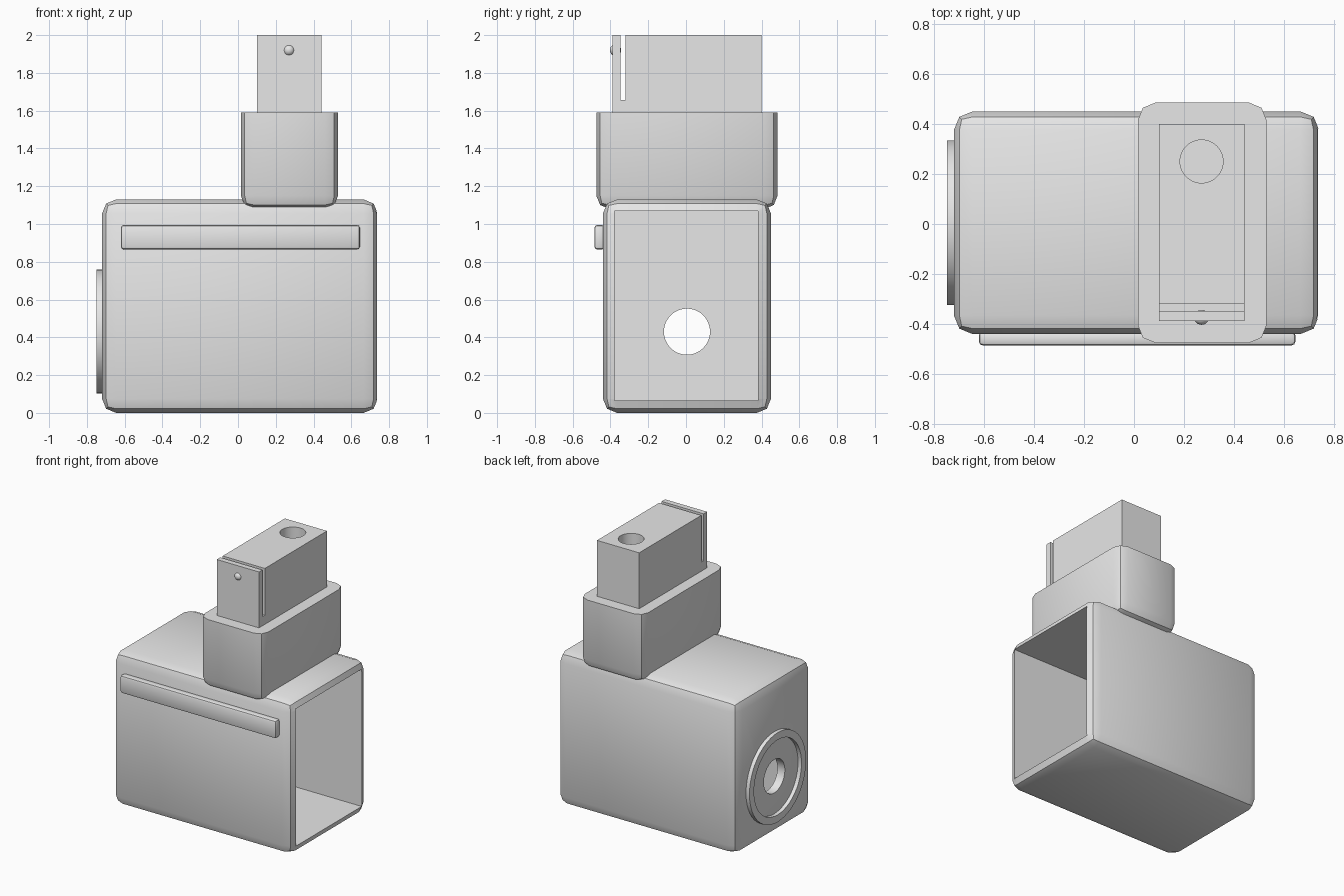
import bpy, bmesh, math
from mathutils import Matrix, Vector

if "Cube" in bpy.data.objects:
    bpy.data.objects.remove(bpy.data.objects["Cube"], do_unlink=True)

grey = bpy.data.materials.new("plain_grey")
grey.use_nodes = True
grey.diffuse_color = (0.8, 0.8, 0.8, 1)
grey.node_tree.nodes["Principled BSDF"].inputs["Base Color"].default_value = (0.8, 0.8, 0.8, 1)


def make_object(name, bm):
    mesh = bpy.data.meshes.new(name)
    bmesh.ops.recalc_face_normals(bm, faces=bm.faces)
    bm.to_mesh(mesh)
    bm.free()
    mesh.materials.append(grey)
    obj = bpy.data.objects.new(name, mesh)
    bpy.context.collection.objects.link(obj)
    return obj


def box(name, low, high, bevel=0, segments=2, cut_top=None):
    """Box between two corners, optionally rounded and sliced flat on top."""
    low, high = Vector(low), Vector(high)
    bm = bmesh.new()
    size = high - low
    bmesh.ops.create_cube(bm, size=1, matrix=Matrix.Translation((low + high) / 2)
                          @ Matrix.Diagonal((*size, 1)))
    if bevel:
        bmesh.ops.bevel(bm, geom=bm.edges[:], offset=bevel, segments=segments,
                        profile=0.5, affect='EDGES')
    if cut_top is not None:
        cut = bmesh.ops.bisect_plane(bm, geom=bm.verts[:] + bm.edges[:] + bm.faces[:],
                                     plane_co=(0, 0, cut_top), plane_no=(0, 0, 1),
                                     clear_outer=True)
        rim = [e for e in cut["geom_cut"] if isinstance(e, bmesh.types.BMEdge)]
        bmesh.ops.contextual_create(bm, geom=rim)
    return make_object(name, bm)


def cylinder(name, centre, radius, depth, axis):
    bm = bmesh.new()
    turn = Matrix.Rotation(math.pi / 2, 4, 'Y') if axis == 'X' else Matrix.Identity(4)
    bmesh.ops.create_cone(bm, cap_ends=True, segments=48, radius1=radius, radius2=radius,
                          depth=depth, matrix=Matrix.Translation(centre) @ turn)
    return make_object(name, bm)


def activate(obj):
    bpy.ops.object.select_all(action='DESELECT')
    obj.select_set(True)
    bpy.context.view_layer.objects.active = obj


def carve(obj, *cutters):
    """Subtract each cutter, then discard it."""
    activate(obj)
    for cutter in cutters:
        mod = obj.modifiers.new("carve", 'BOOLEAN')
        mod.operation, mod.solver, mod.object = 'DIFFERENCE', 'EXACT', cutter
        bpy.ops.object.modifier_apply(modifier=mod.name)
        bpy.data.objects.remove(cutter, do_unlink=True)


def smooth(obj):
    activate(obj)
    bpy.ops.object.shade_smooth_by_angle(angle=math.radians(30))


# Rounded hollow body, open at the +x end, with a round hole in the far wall
body = box("body", (-0.72, -0.44, 0), (0.74, 0.45, 1.13), bevel=0.075)
carve(body,
      box("cavity_cutter", (-0.66, -0.378, 0.065), (0.9, 0.382, 1.07)),
      cylinder("port_cutter", (-0.7, 0.005, 0.43), 0.122, 0.3, 'X'))

# Raised ring around the hole
ring = cylinder("port_ring", (-0.73, 0.005, 0.43), 0.328, 0.036, 'X')
carve(ring, cylinder("ring_cutter", (-0.73, 0.005, 0.43), 0.275, 0.2, 'X'))

# Front strip
strip = box("front_strip", (-0.62, -0.485, 0.865), (0.645, -0.43, 0.995), bevel=0.015)

# Neck: rounded sides and underside, flat top
neck = box("neck", (0.015, -0.475, 1.08), (0.53, 0.485, 1.75), bevel=0.07, cut_top=1.59)

# Head block with a narrow slot behind its front plate and a round socket on top
head = box("head", (0.1, -0.388, 1.57), (0.442, 0.4, 2.0))
carve(head,
      box("slot_cutter", (0, -0.348, 1.657), (0.6, -0.32, 2.1)),
      cylinder("socket_cutter", (0.27, 0.25, 1.9), 0.086, 0.5, 'Z'))

# Small round stud on the front plate
bm = bmesh.new()
bmesh.ops.create_uvsphere(bm, u_segments=24, v_segments=12, radius=0.03,
                          matrix=Matrix.Translation((0.27, -0.373, 1.92)))
stud = make_object("front_stud", bm)

for part in (body, ring, strip, neck, head, stud):
    smooth(part)
